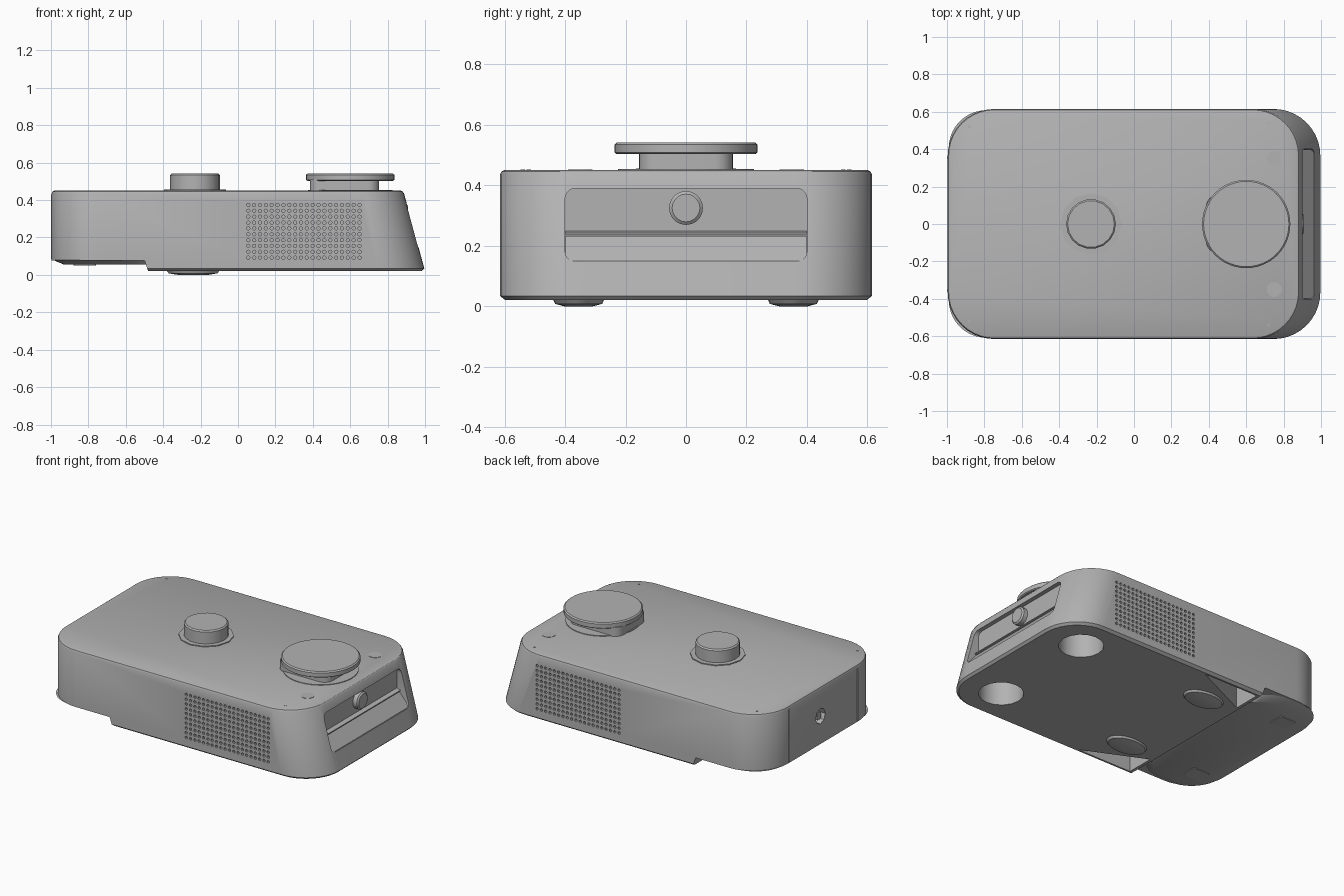
import bpy, bmesh, math
from mathutils import Vector

if "Cube" in bpy.data.objects:
    bpy.data.objects.remove(bpy.data.objects["Cube"])

grey = bpy.data.materials.new("light grey plastic")
grey.use_nodes = True
COLOUR = (0.45, 0.45, 0.45, 1)
grey.diffuse_color = COLOUR
grey.node_tree.nodes["Principled BSDF"].inputs["Base Color"].default_value = COLOUR


def add_loft(bm, rings):
    """Skin a closed solid through rings of equal point counts."""
    loops = [[bm.verts.new(p) for p in ring] for ring in rings]
    n = len(loops[0])
    for a, b in zip(loops, loops[1:]):
        for i in range(n):
            j = (i + 1) % n
            bm.faces.new((a[i], a[j], b[j], b[i]))
    bm.faces.new(loops[0][::-1])
    bm.faces.new(loops[-1])


def make(name, *solids):
    bm = bmesh.new()
    for rings in solids:
        add_loft(bm, rings)
    bmesh.ops.recalc_face_normals(bm, faces=bm.faces)
    mesh = bpy.data.meshes.new(name)
    bm.to_mesh(mesh)
    bm.free()
    mesh.materials.append(grey)
    obj = bpy.data.objects.new(name, mesh)
    bpy.context.collection.objects.link(obj)
    return obj


def smooth(obj):
    bpy.ops.object.select_all(action='DESELECT')
    obj.select_set(True)
    bpy.context.view_layer.objects.active = obj
    bpy.ops.object.shade_smooth_by_angle(angle=math.radians(30))


def rounded(u0, u1, v0, v1, r, seg=10):
    """Outline of a rounded rectangle."""
    pts = []
    corners = ((u1 - r, v1 - r), (u0 + r, v1 - r), (u0 + r, v0 + r), (u1 - r, v0 + r))
    for k, (cu, cv) in enumerate(corners):
        for i in range(seg + 1):
            a = math.pi / 2 * (k + i / seg)
            pts.append((cu + r * math.cos(a), cv + r * math.sin(a)))
    return pts


def circle(cu, cv, r, n=32, squash=1):
    return [(cu + r * math.cos(math.tau * i / n), cv + squash * r * math.sin(math.tau * i / n))
            for i in range(n)]


def along(axis, outline, *levels):
    """Place one outline at several levels along an axis."""
    place = {'x': lambda u, v, w: (w, u, v),
             'y': lambda u, v, w: (u, w, v),
             'z': lambda u, v, w: (u, v, w)}[axis]
    return [[Vector(place(u, v, w)) for u, v in outline] for w in levels]


def turned(x, y, profile, n=32, squash=1):
    """Round part from (radius, height) pairs."""
    return [along('z', circle(x, y, r, n, squash), z)[0] for r, z in profile]


def cut(obj, cutter):
    mod = obj.modifiers.new("cut", 'BOOLEAN')
    mod.operation = 'DIFFERENCE'
    mod.solver = 'EXACT'
    mod.object = cutter
    cutter.hide_render = True
    bpy.ops.object.select_all(action='DESELECT')
    obj.select_set(True)
    bpy.context.view_layer.objects.active = obj
    bpy.ops.object.modifier_apply(modifier=mod.name)
    bpy.data.objects.remove(cutter)


# Main housing with a sloped right end
def housing_ring(z, inset):
    right = 1 - 0.27 * (z - 0.02)
    out = rounded(-0.996 + inset, right - inset, -0.615 + inset, 0.615 - inset, 0.25 - inset)
    return along('z', out, z)[0]


body = make("housing", [housing_ring(z, i) for z, i in
                        ((0.02, 0.018), (0.034, 0.0), (0.435, 0.0), (0.446, 0.005), (0.45, 0.014))])

# Raised underside on the left
step = [(-1.2, -0.1), (-0.46, -0.1), (-0.48, 0.02), (-0.5, 0.078), (-1.2, 0.078)]
cut(body, make("step_cutter", along('y', step, -0.8, 0.8)))

# Recess in the sloped end
cut(body, make("recess_cutter", along('x', rounded(-0.4, 0.4, 0.147, 0.39, 0.035, 5), 0.872, 1.1)))

# Foot wells and corner pockets underneath
wells, pockets = [], []
for s in (-1, 1):
    wells.append(along('z', circle(0.72, s * 0.37, 0.135, 16), -0.1, 0.4))
    tri = [(-0.06, s * 0.585), (-0.46, s * 0.585), (-0.46, s * 0.4)]
    pockets.append(along('z', tri, -0.1, 0.3))
cut(body, make("well_cutter", *wells, *pockets))

# Speaker grille holes on both long sides
COLS, ROWS = 20, 10
holes = []
for s in (-1, 1):
    for i in range(COLS):
        for j in range(ROWS):
            spot = circle(0.055 + 0.0313 * i, 0.092 + 0.0313 * j, 0.009, 8)
            holes.append(along('y', spot, s * 0.595, s * 0.65))
cut(body, make("grille_cutter", *holes))

# Connector port on the left end
cut(body, make("port_cutter", along('x', circle(0.03, 0.26, 0.05, 8), -1.1, -0.95)))
smooth(body)
make("port_pin", along('x', rounded(0.01, 0.05, 0.235, 0.285, 0.008, 3), -0.96, -0.985))

# Chamfered plate under the raised part
smooth(make("underside_plate",
            *[[along('z', rounded(-0.99 + i, -0.49, -0.608 + i, 0.608 - i, 0.2), z)[0]
               for z, i in ((0.055, 0.06), (0.08, 0.0))]]))
for s, side in ((-1, "right"), (1, "left")):
    make("pad_" + side, along('z', rounded(-0.88, -0.76, s * 0.4 - 0.05, s * 0.4 + 0.05, 0.01, 2), 0.051, 0.056))
    # Shallow oval feet
    smooth(make("foot_" + side, turned(-0.24, s * 0.355, ((0.14, 0.021), (0.13, 0.008), (0.08, 0.0)), 24, 0.6)))

# Ramp, shelf lip and round button inside the recess
ramp = [(0.86, 0.14), (0.962, 0.14), (0.962, 0.15), (0.89, 0.232), (0.86, 0.232)]
make("recess_ramp", along('y', ramp, -0.398, 0.398))
lip = [(0.86, 0.236), (0.9, 0.236), (0.9, 0.242), (0.86, 0.252)]
make("recess_lip", along('y', lip, -0.398, 0.398))
smooth(make("recess_button", [along('x', circle(0, 0.325, r, 20), x)[0]
                              for x, r in ((0.86, 0.056), (0.9, 0.056), (0.908, 0.046))]))

# Small faceted knob with its collar
make("small_knob_collar", turned(-0.23, 0, ((0.165, 0.445), (0.165, 0.456)), 12))
smooth(make("small_knob", turned(-0.23, 0, ((0.133, 0.445), (0.133, 0.533), (0.125, 0.541)), 18)))

# Large dial on a narrow neck
make("dial_ring", turned(0.6, 0, ((0.225, 0.445), (0.225, 0.454)), 40))
smooth(make("dial_neck", along('z', rounded(0.385, 0.755, -0.155, 0.155, 0.06, 6), 0.445, 0.51)))
smooth(make("dial", turned(0.6, 0, ((0.229, 0.503), (0.236, 0.508), (0.236, 0.535), (0.228, 0.542)), 48)))

# Indicator discs and corner screws on the top
discs = [(0.75, 0.35, 0.04), (0.75, -0.35, 0.04)]
for s in (-1, 1):
    discs += [(-0.88, s * 0.52, 0.007), (0.72, s * 0.54, 0.007)]
make("top_markers", *[turned(x, y, ((r, 0.447), (r, 0.452)), 16) for x, y, r in discs])

# Thin frame strips beside the left end panel
make("end_panel_edges", *[along('x', rounded(s * 0.355 - 0.004, s * 0.355 + 0.004, 0.085, 0.43, 0.003, 2),
                                -1.0, -0.99) for s in (-1, 1)])
